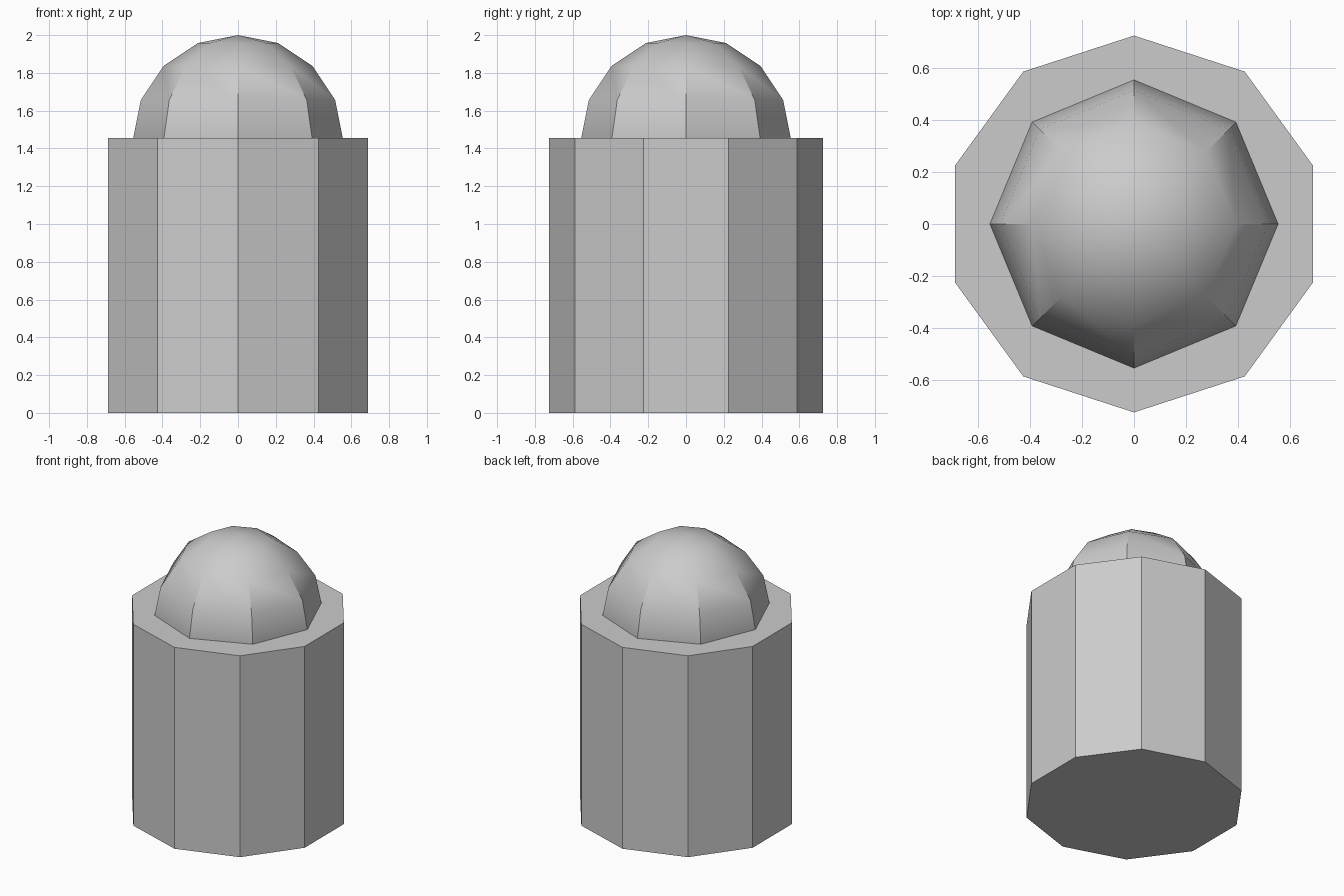
import bpy, math

cube = bpy.data.objects.get("Cube")
if cube:
    bpy.data.objects.remove(cube, do_unlink=True)

# Single grey finish
grey = bpy.data.materials.new("light_grey")
grey.use_nodes = True
color = (0.6, 0.6, 0.6, 1)
grey.diffuse_color = color
grey.node_tree.nodes["Principled BSDF"].inputs["Base Color"].default_value = color

BODY_TOP = 1.455
DOME_RADIUS = 0.557


def finish(name):
    """Name the active part, colour it and smooth only its gentle edges."""
    part = bpy.context.object
    part.name = part.data.name = name
    part.data.materials.append(grey)
    bpy.ops.object.transform_apply(location=False, rotation=True, scale=True)
    bpy.ops.object.shade_smooth_by_angle(angle=math.radians(30))


# Ten-sided body with a corner facing the front
bpy.ops.mesh.primitive_cylinder_add(vertices=10, radius=0.725, depth=BODY_TOP,
                                    location=(0, 0, BODY_TOP / 2))
finish("body")

# Eight-sided ball, its lower half sunk into the body
bpy.ops.mesh.primitive_uv_sphere_add(segments=8, ring_count=8, radius=DOME_RADIUS,
                                     location=(0, 0, 2 - DOME_RADIUS))
finish("dome")
